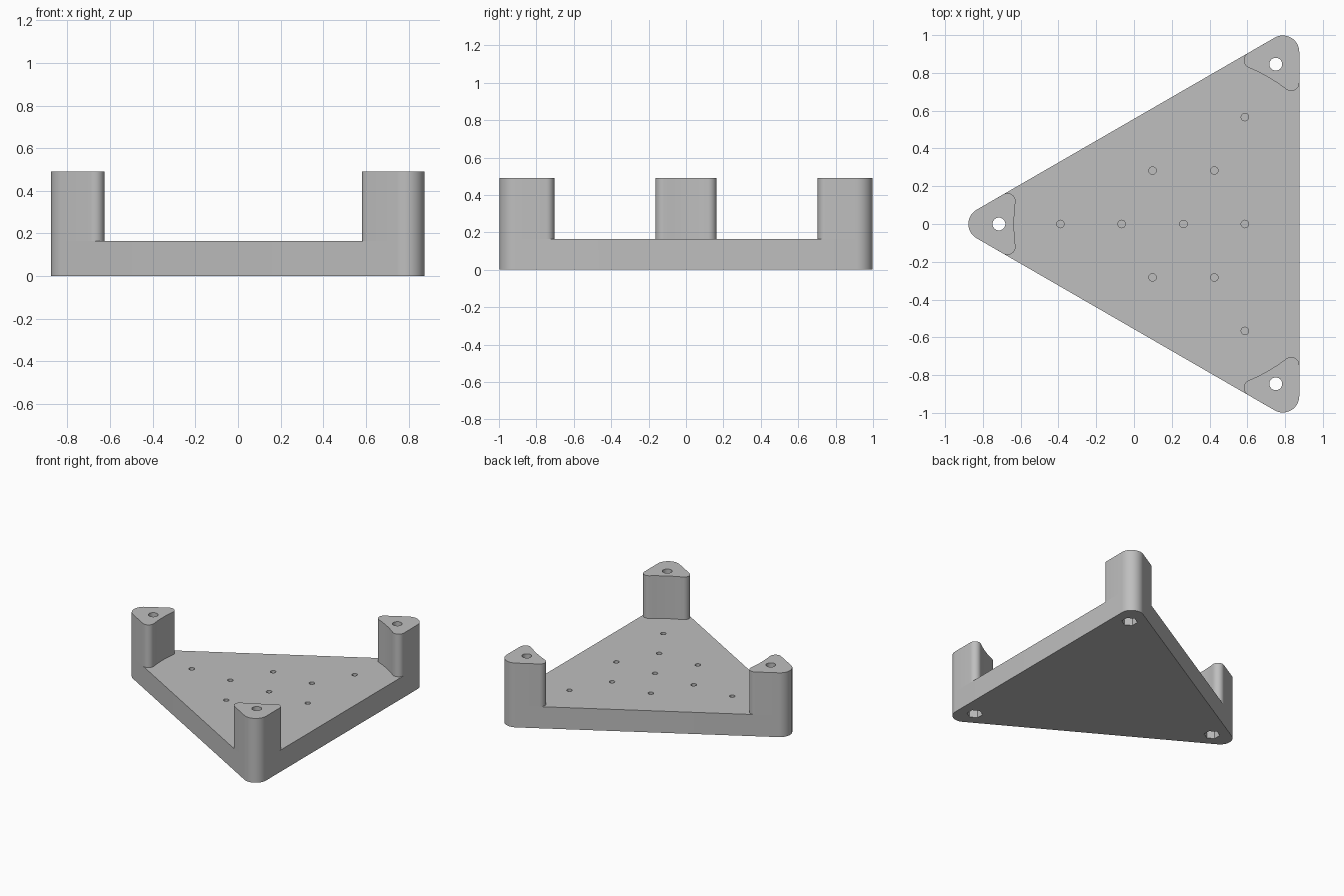
import bpy, bmesh, math
from mathutils import Vector

if "Cube" in bpy.data.objects:
    bpy.data.objects.remove(bpy.data.objects["Cube"])

CX = 0.262                # x of the triangle's centre
BASE_TOP, POST_TOP = 0.165, 0.49
DIRECTIONS = [math.pi, math.pi / 3, -math.pi / 3]   # towards the three corners

grey = bpy.data.materials.new("light grey")
grey.diffuse_color = (0.52, 0.52, 0.52, 1)
grey.use_nodes = True
grey.node_tree.nodes["Principled BSDF"].inputs["Base Color"].default_value = grey.diffuse_color


def arc(u, v, r, start, end, n):
    """Points on an arc, angles in degrees."""
    angles = [math.radians(start + (end - start) * i / n) for i in range(n + 1)]
    return [(u + r * math.cos(a), v + r * math.sin(a)) for a in angles]


def place(points, direction):
    """Turn (outward, sideways) points about the triangle's centre."""
    c, s = math.cos(direction), math.sin(direction)
    return [(CX + u * c - v * s, u * s + v * c) for u, v in points]


def prism(name, points, z0, z1):
    """Extrude a flat outline from z0 to z1."""
    bm = bmesh.new()
    face = bm.faces.new([bm.verts.new((x, y, z0)) for x, y in points])
    new = bmesh.ops.extrude_face_region(bm, geom=[face])["geom"]
    bmesh.ops.translate(bm, vec=Vector((0, 0, z1 - z0)),
                        verts=[g for g in new if isinstance(g, bmesh.types.BMVert)])
    bmesh.ops.recalc_face_normals(bm, faces=bm.faces)
    mesh = bpy.data.meshes.new(name)
    bm.to_mesh(mesh)
    bm.free()
    mesh.materials.append(grey)
    obj = bpy.data.objects.new(name, mesh)
    bpy.context.collection.objects.link(obj)
    return obj


def boolean(target, other, operation):
    bpy.context.view_layer.objects.active = target
    mod = target.modifiers.new(operation.lower(), 'BOOLEAN')
    mod.operation, mod.solver, mod.object = operation, 'EXACT', other
    bpy.ops.object.modifier_apply(modifier=mod.name)
    bpy.data.objects.remove(other, do_unlink=True)


def polygon(x, y, r, n, turn=0):
    return [(x + r * math.cos(math.tau * i / n + turn),
             y + r * math.sin(math.tau * i / n + turn)) for i in range(n)]


# Rounded triangular base plate
corner = arc(1.052, 0, 0.087, -60, 60, 16)
outline = []
for d in (-math.pi / 3, math.pi / 3, math.pi):
    outline += place(corner, d)
bracket = prism("triangular_bracket", outline, 0, BASE_TOP)

# Corner posts with rounded shoulders and a slightly hollow inner face
inner = [(0.889 + 0.008 * (1 - (v / 0.12) ** 2), v)
         for v in (0.09, 0.06, 0.03, 0, -0.03, -0.06, -0.09)]
post = (corner + arc(0.932, 0.12, 0.043, 60, 180, 12) + inner
        + arc(0.932, -0.12, 0.043, 180, 300, 12))
for d in DIRECTIONS:
    boolean(bracket, prism("post", place(post, d), BASE_TOP, POST_TOP), 'UNION')

# Bolt holes through the posts, with hexagonal nut pockets underneath
for d in DIRECTIONS:
    x, y = place([(0.977, 0)], d)[0]
    boolean(bracket, prism("bolt_hole", polygon(x, y, 0.034, 24), -0.1, 0.6), 'DIFFERENCE')
    boolean(bracket, prism("nut_pocket", polygon(x, y, 0.056, 6, math.pi / 6), -0.1, 0.1),
            'DIFFERENCE')

# Blind pilot holes in the plate
holes = [(-0.39, 0), (-0.065, 0), (0.262, 0), (0.587, 0)]
for x, y in [(0.098, 0.283), (0.425, 0.283), (0.587, 0.566)]:
    holes += [(x, y), (x, -y)]
for x, y in holes:
    boolean(bracket, prism("pilot_hole", polygon(x, y, 0.02, 16), 0.065, 0.3), 'DIFFERENCE')

# Smooth the rounded walls, keep the edges sharp
bpy.ops.object.select_all(action='DESELECT')
bracket.select_set(True)
bpy.context.view_layer.objects.active = bracket
bpy.ops.object.shade_smooth_by_angle(angle=math.radians(30))
